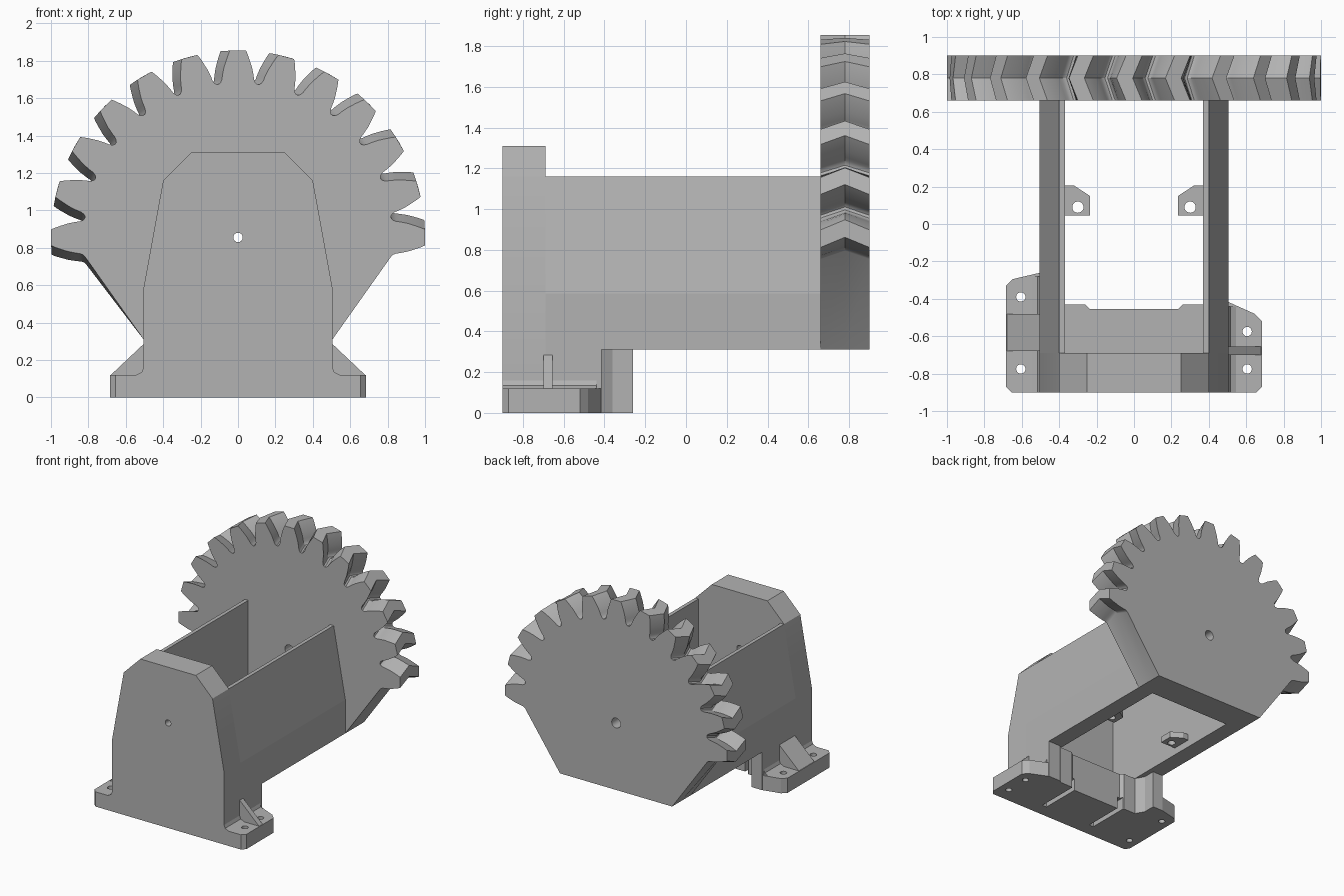
import bpy, bmesh, math
from mathutils import Vector

if "Cube" in bpy.data.objects:
    bpy.data.objects.remove(bpy.data.objects["Cube"], do_unlink=True)

grey = bpy.data.materials.new("machine_grey")
grey.use_nodes = True
COLOUR = (0.45, 0.45, 0.45, 1)
grey.diffuse_color = COLOUR
grey.node_tree.nodes["Principled BSDF"].inputs["Base Color"].default_value = COLOUR


def make_object(name, bm):
    bmesh.ops.recalc_face_normals(bm, faces=bm.faces)
    mesh = bpy.data.meshes.new(name)
    bm.to_mesh(mesh)
    bm.free()
    mesh.materials.append(grey)
    obj = bpy.data.objects.new(name, mesh)
    bpy.context.collection.objects.link(obj)
    return obj


def loft(name, loops):
    """Skin matching closed loops and cap both ends."""
    bm = bmesh.new()
    rings = [[bm.verts.new(p) for p in loop] for loop in loops]
    n = len(rings[0])
    for a, b in zip(rings, rings[1:]):
        for i in range(n):
            j = (i + 1) % n
            bm.faces.new((a[i], a[j], b[j], b[i]))
    bm.faces.new(rings[0])
    bm.faces.new(rings[-1])
    return make_object(name, bm)


def prism_y(name, xz, y0, y1):
    return loft(name, [[(x, y, z) for x, z in xz] for y in (y0, y1)])


def prism_z(name, xy, z0, z1):
    return loft(name, [[(x, y, z) for x, y in xy] for z in (z0, z1)])


def circle(cx, cy, r, n=24):
    return [(cx + r * math.cos(math.tau * i / n), cy + r * math.sin(math.tau * i / n))
            for i in range(n)]


def box_plan(x0, x1, y0, y1):
    return [(x0, y0), (x1, y0), (x1, y1), (x0, y1)]


def mirror(points):
    return [(-x, y) for x, y in reversed(points)]


def cut(obj, cutter):
    cutter.hide_render = True
    mod = obj.modifiers.new("cut", 'BOOLEAN')
    mod.operation = 'DIFFERENCE'
    mod.solver = 'EXACT'
    mod.object = cutter
    bpy.context.view_layer.objects.active = obj
    bpy.ops.object.modifier_apply(modifier=mod.name)
    bpy.data.objects.remove(cutter, do_unlink=True)


AXLE_Z = 0.855
FRONT, PLATE_BACK, GEAR_FRONT, GEAR_BACK = -0.9, -0.69, 0.66, 0.9

# Half gear with herringbone teeth, tapering to a flat foot
TOOTH = [(0.826, 0.122), (0.834, 0.111), (0.85, 0.101), (0.87, 0.096),
         (0.91, 0.083), (0.95, 0.066), (0.98, 0.053), (1.0, 0.043)]


def gear_loop(y, twist):
    flank = [(r, -a) for r, a in TOOTH] + [(r, a) for r, a in reversed(TOOTH)]
    pts = []
    for k in range(13):
        for r, a in flank:
            t = math.radians(15 * k) + a + twist
            pts.append((r * math.cos(t), y, AXLE_Z + r * math.sin(t)))
    return pts + [(-0.505, y, 0.31), (0.505, y, 0.31)]


gear = loft("half_gear", [gear_loop(GEAR_FRONT, 0), gear_loop(0.78, 0.05),
                          gear_loop(GEAR_BACK, 0)])
cut(gear, prism_y("axle_cutter", circle(0, AXLE_Z, 0.04), 0.6, 1))

# Front plate
half = [(0.505, 0), (0.505, 0.585), (0.4, 1.16), (0.25, 1.31)]
plate = prism_y("front_plate", half + mirror(half), FRONT, PLATE_BACK)
cut(plate, prism_y("axle_cutter", circle(0, AXLE_Z, 0.025), -1, -0.6))

# Side walls and inner screw tabs
wall = [(0.37, 0.31), (0.505, 0.31), (0.505, 0.585), (0.4, 1.16), (0.37, 1.16)]
tab = [(0.375, 0.045), (0.375, 0.205), (0.32, 0.205), (0.235, 0.15), (0.235, 0.045)]
for side, sx in (("left", 1), ("right", -1)):
    flip = (lambda p: p) if sx > 0 else mirror
    prism_y(side + "_wall", flip(wall), PLATE_BACK, GEAR_FRONT)
    lug = prism_z(side + "_tab", flip(tab), 0.37, 0.42)
    cut(lug, prism_z("tab_cutter", circle(sx * 0.3, 0.09, 0.03), 0.3, 0.5))

# Foot block behind the plate, the right leg reaching further back
foot = prism_z("foot_block", [
    (-0.505, PLATE_BACK), (0.505, PLATE_BACK), (0.505, -0.415), (0.4, -0.415),
    (0.37, -0.43), (0.26, -0.43), (0.235, -0.455), (-0.235, -0.455),
    (-0.26, -0.43), (-0.37, -0.43), (-0.41, -0.36), (-0.41, -0.26),
    (-0.505, -0.26)], 0, 0.31)
for sx in (1, -1):
    for part in (plate, foot):
        cut(part, prism_z("groove_cutter",
                          box_plan(sx * 0.235 - 0.02, sx * 0.235 + 0.02, -0.79, -0.4),
                          -0.05, 0.1))

# Mounting flanges with screw holes, a corner fillet and a rib
left_plan = [(0.5, FRONT), (0.655, FRONT), (0.685, -0.87), (0.685, -0.52),
             (0.645, -0.48), (0.5, -0.415)]
right_plan = [(0.5, FRONT), (0.655, FRONT), (0.685, -0.87), (0.685, -0.33),
              (0.65, -0.295), (0.5, -0.26)]
fillet = [(0.5, 0.11), (0.545, 0.12), (0.515, 0.135), (0.505, 0.16), (0.5, 0.16)]
rib = [(0.5, 0.11), (0.68, 0.11), (0.68, 0.12), (0.505, 0.285), (0.5, 0.285)]
for side, sx, plan, back, holes, ribs in (
        ("left", 1, left_plan, -0.44, (-0.575, -0.775), (-0.7, -0.655)),
        ("right", -1, right_plan, -0.28, (-0.39, -0.775), (-0.68, -0.48))):
    flip = (lambda p: p) if sx > 0 else mirror
    flange = prism_z(side + "_flange", flip(plan), 0, 0.12)
    for y in holes:
        cut(flange, prism_z("screw_cutter", circle(sx * 0.605, y, 0.025), -0.1, 0.2))
    prism_y(side + "_fillet", flip(fillet), FRONT, back)
    prism_y(side + "_rib", flip(rib), *ribs)

# Smooth the rounded surfaces, keeping edges sharp
bpy.ops.object.select_all(action='DESELECT')
for obj in (gear, plate):
    obj.select_set(True)
bpy.context.view_layer.objects.active = gear
bpy.ops.object.shade_smooth_by_angle(angle=math.radians(25))
